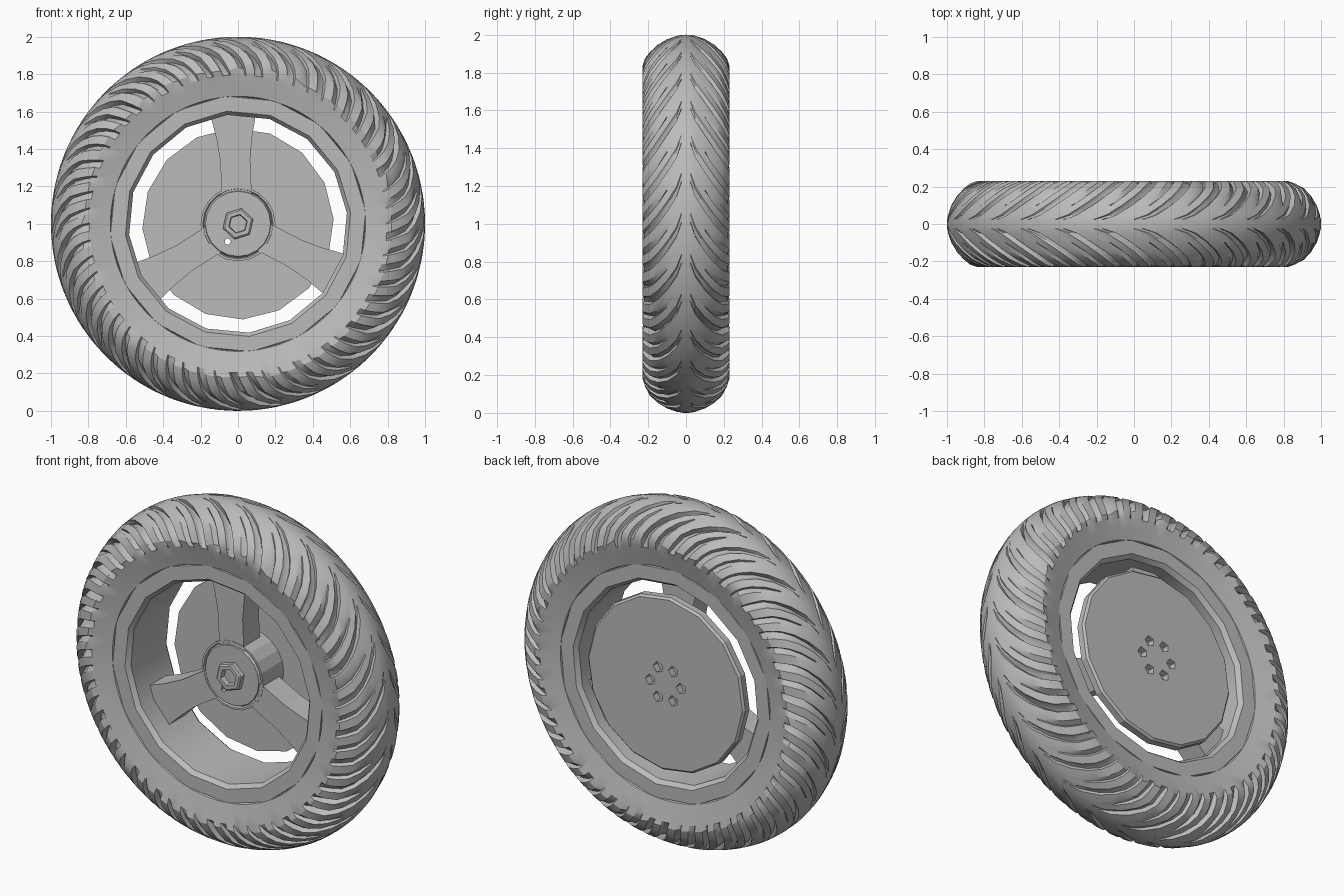
import bpy, bmesh, math, random
from math import cos, sin, pi, radians

random.seed(4)
if "Cube" in bpy.data.objects:
    bpy.data.objects.remove(bpy.data.objects["Cube"], do_unlink=True)

grey = bpy.data.materials.new("plain grey")
grey.use_nodes = True
grey.diffuse_color = (0.5, 0.5, 0.5, 1)
grey.node_tree.nodes["Principled BSDF"].inputs["Base Color"].default_value = (0.5, 0.5, 0.5, 1)


def polar(r, a, y):
    """Point at radius r and angle a around the axle, at depth y."""
    return (r * cos(a), y, 1 + r * sin(a))


def finish(bm, name, smooth=True):
    bmesh.ops.recalc_face_normals(bm, faces=bm.faces)
    mesh = bpy.data.meshes.new(name)
    bm.to_mesh(mesh)
    bm.free()
    mesh.materials.append(grey)
    obj = bpy.data.objects.new(name, mesh)
    bpy.context.collection.objects.link(obj)
    if smooth:
        bpy.ops.object.select_all(action='DESELECT')
        obj.select_set(True)
        bpy.context.view_layer.objects.active = obj
        bpy.ops.object.shade_smooth_by_angle(angle=radians(30))
    return obj


def bridge(bm, rings, closed=False):
    """Skin a list of equal vertex rings with quads."""
    pairs = list(zip(rings, rings[1:]))
    if closed:
        pairs.append((rings[-1], rings[0]))
    for p, q in pairs:
        for i in range(len(p)):
            j = (i + 1) % len(p)
            bm.faces.new((p[i], p[j], q[j], q[i]))


def lathe(name, profile, sides, turn=0.0, closed=False, smooth=True):
    """Spin (y, r) points around the axle; open profiles get end caps."""
    bm = bmesh.new()
    rings = [[bm.verts.new(polar(r, turn + 2 * pi * i / sides, y)) for i in range(sides)]
             for y, r in profile]
    bridge(bm, rings, closed)
    if not closed:
        bm.faces.new(rings[0])
        bm.faces.new(rings[-1])
    return finish(bm, name, smooth)


def make_tyre():
    # Rows from crown to bead: depth, radius, sweep, long groove, short groove
    half = [(0.0, 1.0, 0.0, 0, 0), (0.025, 0.999, 0.0, 0, 0),
            (0.05, 0.994, 0.07, 0.02, 0), (0.1, 0.977, 0.15, 0.026, 0),
            (0.15, 0.947, 0.22, 0.028, 0.02), (0.19, 0.91, 0.27, 0.028, 0.026),
            (0.217, 0.868, 0.3, 0.03, 0.025), (0.23, 0.83, 0.32, 0.026, 0.02),
            (0.222, 0.795, 0.33, 0, 0), (0.205, 0.73, 0.33, 0, 0),
            (0.193, 0.682, 0.33, 0, 0), (0.14, 0.66, 0.33, 0, 0)]
    rows = [(-y, *rest) for y, *rest in reversed(half[1:])] + half
    # Columns in one tread block: fraction, long groove share, short groove share
    columns = [(0, 0, 0), (0.04, 1, 0), (0.2, 0.5, 0), (0.25, 0, 0),
               (0.52, 0, 0), (0.56, 0, 1), (0.72, 0, 0)]
    blocks = 29
    jitter = [(random.uniform(0.6, 1.3), random.uniform(-0.012, 0.012)) for _ in range(blocks)]
    bm = bmesh.new()
    rings = []
    for y, r, sweep, long_cut, short_cut in rows:
        ring = []
        for b in range(blocks):
            scale, shift = jitter[b]
            for f, k_long, k_short in columns:
                cut = (k_long * long_cut + k_short * short_cut) * scale
                dy, dr = y, r - 0.75
                size = math.hypot(dy, dr)
                a = 2 * pi * (b + f) / blocks - sweep
                edge = shift if 0.82 < r < 0.9 else 0
                ring.append(bm.verts.new(polar(r - cut * dr / size + edge, a, y - cut * dy / size)))
        rings.append(ring)
    bridge(bm, rings)
    return finish(bm, "tyre")


def make_spoke(name, angle):
    # Half outline along the spoke: distance from axle, half width
    side = [(0.12, 0.08), (0.34, 0.08), (0.46, 0.095), (0.6, 0.125)]
    outline = side + [(d, -w) for d, w in reversed(side)]
    bm = bmesh.new()
    loops = []
    for y in (-0.05, 0.1):
        loops.append([bm.verts.new((d * cos(angle) - w * sin(angle), y,
                                    1 + d * sin(angle) + w * cos(angle))) for d, w in outline])
    bridge(bm, loops)
    for loop in loops:
        bm.faces.new(loop)
    return finish(bm, name, False)


def drill(obj, cutter):
    """Cut the cutter from the object and bake the result."""
    mod = obj.modifiers.new("holes", 'BOOLEAN')
    mod.operation = 'DIFFERENCE'
    mod.solver = 'EXACT'
    mod.object = cutter
    graph = bpy.context.evaluated_depsgraph_get()
    baked = bpy.data.meshes.new_from_object(obj.evaluated_get(graph))
    obj.modifiers.clear()
    obj.data = baked


def peg(name, holes):
    """Five-sided pegs: x, z, radius, start depth, end depth."""
    bm = bmesh.new()
    for x, z, r, y0, y1 in holes:
        ends = [[bm.verts.new((x + r * cos(2 * pi * i / 5), y, 1 + z + r * sin(2 * pi * i / 5)))
                 for i in range(5)] for y in (y0, y1)]
        bridge(bm, ends)
        for end in ends:
            bm.faces.new(end)
    obj = finish(bm, name, False)
    obj.hide_render = True
    return obj


# Tyre with swept tread grooves
make_tyre()

# Rim: faceted lip on both sides around a wide barrel
lip = [(0.15, 0.70), (0.191, 0.686), (0.191, 0.605), (0.165, 0.585)]
lathe("rim", lip + [(-y, r) for y, r in reversed(lip)], 16, 0.1, closed=True)

# Three flared spokes
for n, name in enumerate(("top_spoke", "right_spoke", "left_spoke")):
    make_spoke(name, radians(92.5 + 120 * n))

# Hub with a shallow ring groove, and a hollow hexagonal axle nut
hub = lathe("hub", [(0.15, 0.2), (-0.052, 0.2), (-0.052, 0.188), (-0.04, 0.182),
                    (-0.056, 0.174), (-0.056, 0.03)], 20, smooth=False)
lathe("axle_nut", [(-0.02, 0.085), (-0.085, 0.085), (-0.092, 0.075), (-0.092, 0.052),
                   (-0.06, 0.048)], 6, 0.3, smooth=False)

# Brake disc behind the spokes
disc = lathe("brake_disc", [(0.14, 0.512), (0.178, 0.512), (0.19, 0.5)], 16, 0.05, smooth=False)

# Ring of bolt holes at the back and one small hole right through
bolts = [(0.1 * cos(k * pi / 3), 0.1 * sin(k * pi / 3), 0.032, 0.12, 0.25) for k in range(6)]
through = (-0.055, -0.095, 0.018, -0.2, 0.3)
cutter = peg("hole_cutter", bolts)
long_cutter = peg("long_hole_cutter", [through])
drill(disc, cutter)
drill(disc, long_cutter)
drill(hub, long_cutter)
for tool in (cutter, long_cutter):
    bpy.data.objects.remove(tool, do_unlink=True)
